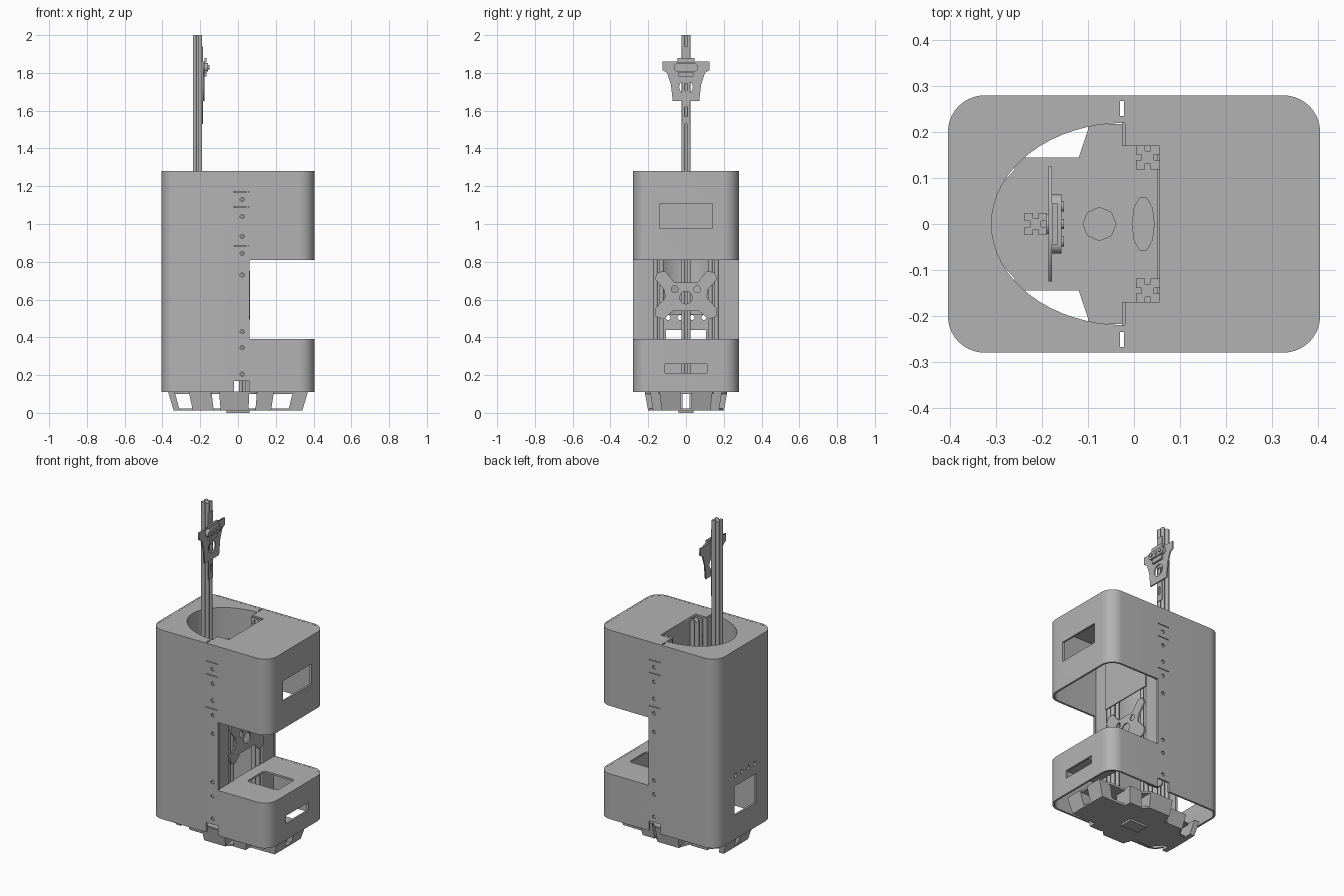
import bpy, bmesh, math
from mathutils import Matrix, Vector

if "Cube" in bpy.data.objects:
    bpy.data.objects.remove(bpy.data.objects["Cube"])

grey = bpy.data.materials.new("light grey")
grey.use_nodes = True
colour = (0.45, 0.45, 0.45, 1)
grey.diffuse_color = colour
grey.node_tree.nodes["Principled BSDF"].inputs["Base Color"].default_value = colour

AXES = {"z": Matrix.Identity(4),
        "x": Matrix(((0, 0, 1, 0), (1, 0, 0, 0), (0, 1, 0, 0), (0, 0, 0, 1)))}
X0, X1, Y, Z0, Z1, WALL = -0.405, 0.405, 0.28, 0.11, 1.28, 0.012


def add(name, mesh):
    obj = bpy.data.objects.new(name, mesh)
    bpy.context.collection.objects.link(obj)
    mesh.materials.clear()
    mesh.materials.append(grey)
    return obj


def plate(name, loops, lo, hi, axis="z"):
    """Extrude closed outlines (inner ones become holes) between lo and hi."""
    curve = bpy.data.curves.new(name, "CURVE")
    curve.dimensions, curve.fill_mode = "2D", "BOTH"
    curve.extrude = (hi - lo) / 2
    for loop in loops:
        spline = curve.splines.new("POLY")
        spline.points.add(len(loop) - 1)
        for p, (u, v) in zip(spline.points, loop):
            p.co = (u, v, 0, 1)
        spline.use_cyclic_u = True
    temp = bpy.data.objects.new(name, curve)
    bpy.context.collection.objects.link(temp)
    bpy.context.view_layer.update()
    mesh = bpy.data.meshes.new_from_object(
        temp.evaluated_get(bpy.context.evaluated_depsgraph_get()))
    bpy.data.objects.remove(temp)
    mesh.transform(AXES[axis] @ Matrix.Translation((0, 0, (lo + hi) / 2)))
    bm = bmesh.new()
    bm.from_mesh(mesh)
    bmesh.ops.remove_doubles(bm, verts=bm.verts, dist=1e-5)
    bmesh.ops.recalc_face_normals(bm, faces=bm.faces)
    bm.to_mesh(mesh)
    bm.free()
    return add(name, mesh)


def add_box(bm, x0, x1, y0, y1, z0, z1, taper=1.0):
    """Box whose lower face may be drawn in toward the model's axis."""
    for v in bmesh.ops.create_cube(bm, size=1)["verts"]:
        k = taper if v.co.z < 0 else 1
        v.co = Vector(((x1 if v.co.x > 0 else x0) * k,
                       (y1 if v.co.y > 0 else y0) * k,
                       z1 if v.co.z > 0 else z0))


def add_rod(bm, centre, radius, depth, axis):
    turn = Matrix.Rotation(math.pi / 2, 4, axis)
    bmesh.ops.create_cone(bm, cap_ends=True, segments=16, radius1=radius, radius2=radius,
                          depth=depth, matrix=Matrix.Translation(centre) @ turn)


def finish(name, bm):
    mesh = bpy.data.meshes.new(name)
    bm.to_mesh(mesh)
    bm.free()
    return add(name, mesh)


def box(name, *dims):
    bm = bmesh.new()
    add_box(bm, *dims)
    return finish(name, bm)


def circle(u, v, r, s=1.0, n=20):
    return [(u + r * math.cos(i * math.tau / n), v + s * r * math.sin(i * math.tau / n))
            for i in range(n)]


def rounded(x0, x1, y, r0, r1, n=10):
    """Rounded rectangle with separate radii at its two x ends."""
    pts = []
    for q, (cx, cy, r) in enumerate([(x1 - r1, y - r1, r1), (x0 + r0, y - r0, r0),
                                     (x0 + r0, r0 - y, r0), (x1 - r1, r1 - y, r1)]):
        for i in range(n + 1):
            a = (q + i / n) * math.pi / 2
            pts.append((cx + r * math.cos(a), cy + r * math.sin(a)))
    return pts


def mirror(half):
    return half + [(-u, v) for u, v in reversed(half)]


def smooth(obj):
    bpy.ops.object.select_all(action="DESELECT")
    obj.select_set(True)
    bpy.context.view_layer.objects.active = obj
    bpy.ops.object.shade_smooth_by_angle(angle=math.radians(30))


# Outer shell: rounded tube with side gap, windows, notches and screw holes cut out
outer = rounded(X0, X1, Y, 0.08, 0.08)
inner = rounded(X0 + WALL, X1 - WALL, Y - WALL, 0.068, 0.068)
shell = plate("shell", [outer, inner], Z0, Z1)
screws = [1.13, 1.04, 0.935, 0.845, 0.73, 0.43, 0.345, 0.205]
cut = bmesh.new()
add_box(cut, 0.06, 0.5, -0.4, 0.4, 0.39, 0.81)
add_box(cut, 0.3, 0.5, -0.14, 0.14, 0.98, 1.105)
add_box(cut, 0.3, 0.5, -0.11, 0.11, 0.21, 0.26)
add_box(cut, -0.5, -0.3, -0.105, 0.105, 0.26, 0.44)
add_box(cut, -0.022, 0.058, -0.4, 0.4, 0.1, 0.17)
for z in (1.17, 1.09, 0.885):
    add_box(cut, -0.022, 0.058, -0.4, 0.4, z - 0.002, z + 0.002)
for z in screws:
    add_rod(cut, (0.022, 0, z), 0.011, 0.8, "X")
for i in range(4):
    add_rod(cut, (-0.4, (i - 1.5) * 0.063, 0.505), 0.013, 0.1, "Y")
cutter = finish("shell_cutter", cut)
cutter.hide_render = True
mod = shell.modifiers.new("openings", "BOOLEAN")
mod.object, mod.operation, mod.solver = cutter, "DIFFERENCE", "EXACT"
bpy.context.view_layer.update()
shell.data = bpy.data.meshes.new_from_object(
    shell.evaluated_get(bpy.context.evaluated_depsgraph_get()))
shell.modifiers.clear()
bpy.data.objects.remove(cutter)
smooth(shell)

bm = bmesh.new()
for z in screws:
    for side in (-1, 1):
        add_rod(bm, (0.022, side * (Y - 0.006), z), 0.008, 0.008, "X")
finish("screws", bm)

# Top lid with the well opening, and the lower shelf with its slot
arc = [(-0.02 - 0.29 * math.sin(i * math.pi / 32), 0.22 * math.cos(i * math.pi / 32))
       for i in range(33)]
well = arc + [(-0.02, -0.17), (0.055, -0.17), (0.055, 0.17), (-0.02, 0.17)]
seams = [[(-0.03, s * 0.235), (-0.022, s * 0.235), (-0.022, s * 0.272), (-0.03, s * 0.272)]
         for s in (-1, 1)]
plate("top_lid", [rounded(X0 + 0.003, X1 - 0.003, Y - 0.003, 0.077, 0.077), well] + seams,
      Z1 - WALL, Z1 - 0.0005)
plate("lower_shelf", [rounded(0.05, X1 - 0.003, Y - 0.003, 0.002, 0.077),
                      rounded(0.12, 0.33, 0.085, 0.02, 0.02, 5)], 0.378, 0.3895)

# Curved rear wall of the well, and its flat side flanges
outside = [(-0.02 + (x + 0.02) * 1.02, y * 1.02) for x, y in reversed(arc)]
smooth(plate("well_wall", [arc + outside], 0.52, Z1 - 0.005))
bm = bmesh.new()
for side in (-1, 1):
    for x0, x1, y0, y1 in ((0.045, 0.055, 0.17, 0.275), (-0.02, 0.055, 0.17, 0.177),
                           (-0.026, -0.018, 0.17, 0.222)):
        ya, yb = sorted((side * y0, side * y1))
        add_box(bm, x0, x1, ya, yb, 0.18, Z1 - 0.006)
add_box(bm, 0.056, 0.062, -0.175, 0.175, 0.81, Z1 - 0.006)
finish("well_flanges", bm)


# Slotted aluminium posts: one tall mast and two shorter columns
def post(name, cx, cy, lo, hi, s=0.024, g=0.006, d=0.012):
    side = [(s, -s), (s, -g), (s - d, -g), (s - d, g), (s, g)]
    pts = []
    for _ in range(4):
        pts += [(cx + u, cy + v) for u, v in side]
        side = [(-v, u) for u, v in side]
    plate(name, [pts], lo, hi)


post("mast", -0.214, 0, 0.1, 2.0)
for label, y in (("left_column", 0.145), ("right_column", -0.145)):
    post(label, 0.03, y, 0.1, 1.26, 0.026)

# Cross-shaped mounting plate bridging the columns
cross = mirror([(0, 0.69), (0.06, 0.69), (0.11, 0.75), (0.15, 0.745), (0.165, 0.71),
                (0.115, 0.65), (0.11, 0.61), (0.165, 0.55), (0.16, 0.51), (0.12, 0.495),
                (0.07, 0.54), (0, 0.54)][1:-1])
plate("cross_plate", [cross, circle(0, 0.61, 0.033), circle(0.06, 0.655, 0.018),
                      circle(-0.06, 0.655, 0.018)], 0.056, 0.064, "x")

# Sensor bracket and camera near the top of the mast
bracket = mirror([(0.022, 1.86), (0.125, 1.86), (0.125, 1.815), (0.1, 1.8), (0.08, 1.74),
                  (0.07, 1.65), (0.022, 1.65)])
plate("sensor_bracket", [bracket, circle(0, 1.725, 0.036)], -0.186, -0.178, "x")
strip = mirror([(0.022, 1.94), (0.022, 1.53)])
slot = mirror([(0.007, 1.62), (0.007, 1.57)])
plate("bracket_strip", [strip, slot, circle(0, 1.725, 0.02)], -0.19, -0.185, "x")
body = [(y, z + 1.83) for y, z in rounded(-0.064, 0.064, 0.022, 0.02, 0.02, 6)]
smooth(plate("camera_body", [body], -0.178, -0.158, "x"))
bm = bmesh.new()
for y in (-0.038, 0, 0.038):
    add_rod(bm, (-0.156, y, 1.83), 0.011, 0.008, "Y")
add_box(bm, -0.178, -0.166, -0.04, 0.04, 1.78, 1.806)
add_box(bm, -0.178, -0.166, -0.045, 0.045, 1.855, 1.878)
finish("camera_details", bm)

# Base chassis: deck, floor, tapered pods and struts
right = [(0.36, 0.09), (0.3, 0.145), (0.13, 0.145), (0.09, 0.19), (0.06, 0.215)]
left = [(-0.1, 0.205), (-0.12, 0.145), (-0.24, 0.14), (-0.29, 0.085), (-0.36, 0.07)]
half = right + left
outline = half + [(x, -y) for x, y in reversed(half)]
plate("base_deck", [outline, circle(-0.075, 0, 0.036, n=8), circle(0.02, 0, 0.024, 2.5, 10)],
      0.1, 0.112)
plate("base_floor", [[(x * 0.95, y * 0.9) for x, y in outline]], 0.012, 0.024)
box("base_foot", -0.06, 0.06, -0.04, 0.04, 0, 0.014)
bm = bmesh.new()
for side in (-1, 1):
    for x0, x1, y0, y1 in ((-0.1, 0.06, 0.12, 0.218), (0.1, 0.19, 0.07, 0.19),
                           (-0.26, -0.14, 0.05, 0.145), (0.29, 0.37, 0.03, 0.14),
                           (-0.37, -0.335, 0.02, 0.13)):
        ya, yb = sorted((side * y0, side * y1))
        add_box(bm, x0, x1, ya, yb, 0.012, 0.11, 0.92)
finish("base_pods", bm)
